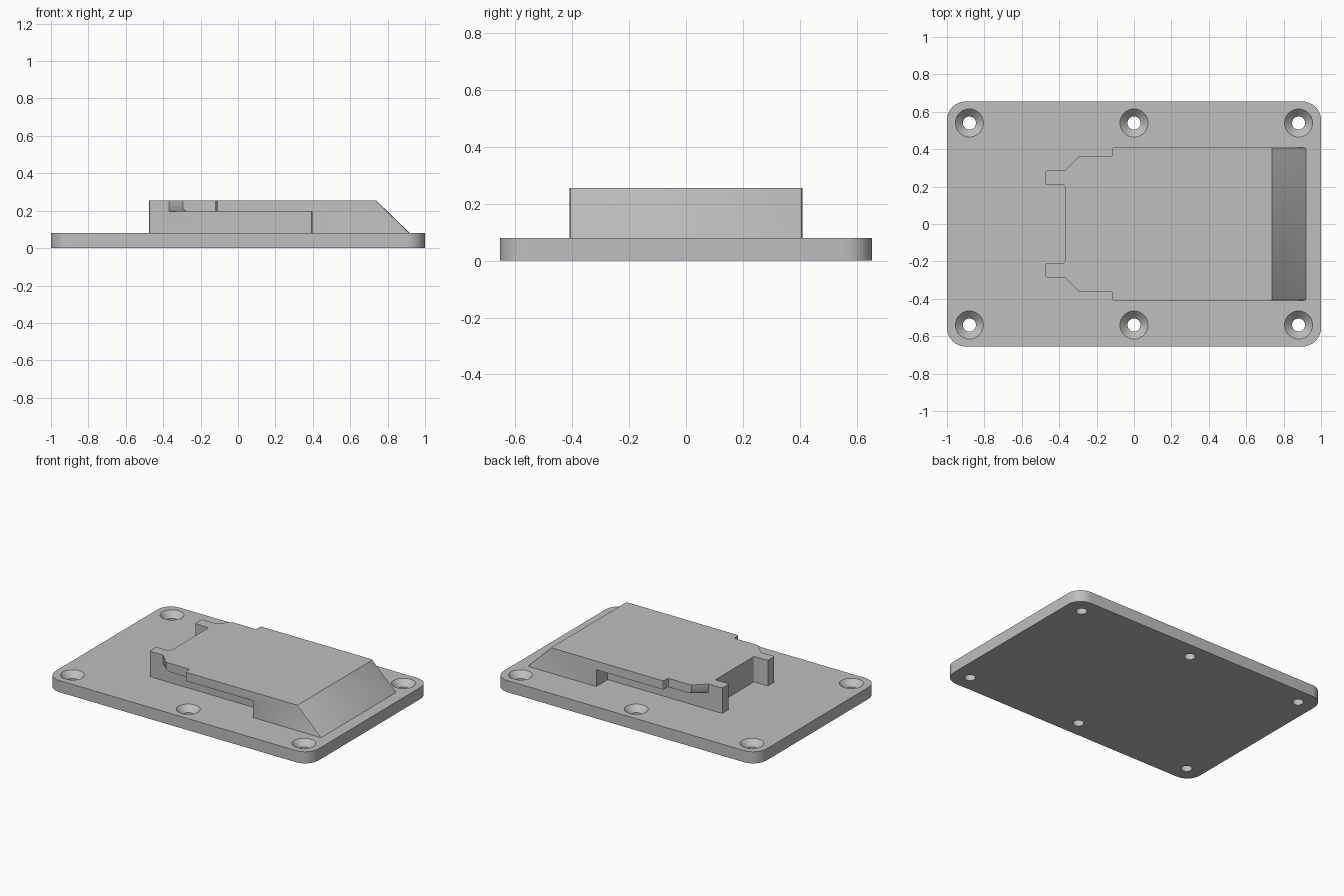
import bpy, bmesh, math
from mathutils import Vector

cube = bpy.data.objects.get("Cube")
if cube:
    bpy.data.objects.remove(cube, do_unlink=True)

grey = bpy.data.materials.new("plain_grey")
grey.use_nodes = True
GREY = (0.52, 0.52, 0.52, 1)
grey.diffuse_color = GREY
grey.node_tree.nodes["Principled BSDF"].inputs["Base Color"].default_value = GREY


def to_object(name, bm):
    bmesh.ops.recalc_face_normals(bm, faces=bm.faces)
    mesh = bpy.data.meshes.new(name)
    bm.to_mesh(mesh)
    bm.free()
    mesh.materials.append(grey)
    obj = bpy.data.objects.new(name, mesh)
    bpy.context.collection.objects.link(obj)
    return obj


def prism(half, z0, z1):
    """Extrude an outline given by its +y half, mirrored across y = 0."""
    outline = half + [(x, -y) for x, y in reversed(half)]
    bm = bmesh.new()
    face = bm.faces.new([bm.verts.new((x, y, z0)) for x, y in outline])
    top = bmesh.ops.extrude_face_region(bm, geom=[face])["geom"]
    verts = [g for g in top if isinstance(g, bmesh.types.BMVert)]
    bmesh.ops.translate(bm, vec=(0, 0, z1 - z0), verts=verts)
    bmesh.ops.recalc_face_normals(bm, faces=bm.faces)
    return bm


def round_uprights(bm, radius, segments, max_x):
    """Round the square vertical corners left of max_x."""
    edges = [e for e in bm.edges
             if abs(e.verts[0].co.z - e.verts[1].co.z) > 0.01
             and e.verts[0].co.x < max_x
             and e.calc_face_angle() > math.radians(80)]
    bmesh.ops.bevel(bm, geom=edges, offset=radius, segments=segments,
                    profile=0.5, affect='EDGES')


def boolean(obj, tool, operation):
    """Apply a boolean and remove the helper."""
    mod = obj.modifiers.new("join", 'BOOLEAN')
    mod.operation, mod.object, mod.solver = operation, tool, 'EXACT'
    bpy.context.view_layer.update()
    graph = bpy.context.evaluated_depsgraph_get()
    mesh = bpy.data.meshes.new_from_object(obj.evaluated_get(graph))
    obj.modifiers.clear()
    obj.data = mesh
    bpy.data.objects.remove(tool, do_unlink=True)


def smooth(obj):
    bpy.ops.object.select_all(action='DESELECT')
    obj.select_set(True)
    bpy.context.view_layer.objects.active = obj
    bpy.ops.object.shade_smooth_by_angle(angle=math.radians(30))


# Base plate with rounded corners
PLATE_TOP = 0.08
bm = prism([(-1, 0.655), (1, 0.655)], 0, PLATE_TOP)
round_uprights(bm, 0.1, 10, 2)
plate = to_object("base_plate", bm)

# Countersunk screw holes
bm = bmesh.new()
for x in (-0.88, 0, 0.88):
    for y in (-0.54, 0.54):
        profile = [(0, -0.05), (0.035, -0.05), (0.035, 0.04), (0.095, 0.1), (0, 0.1)]
        verts = [bm.verts.new((x + r, y, z)) for r, z in profile]
        edges = [bm.edges.new(pair) for pair in zip(verts, verts[1:])]
        bmesh.ops.spin(bm, geom=verts + edges, cent=(x, y, 0), axis=(0, 0, 1),
                       angle=math.tau, steps=32)
bmesh.ops.remove_doubles(bm, verts=bm.verts, dist=1e-4)
boolean(plate, to_object("screw_hole_cutter", bm), 'DIFFERENCE')
smooth(plate)

# Raised block: wide upper lip over a narrower core, both with two prongs
LIP, TOP = 0.195, 0.255
prong = [(-0.37, 0.21), (-0.475, 0.21), (-0.475, 0.285)]
lip_half = prong + [(-0.37, 0.285), (-0.295, 0.36), (-0.115, 0.36),
                    (-0.115, 0.41), (0.92, 0.41)]
core_half = prong + [(0.395, 0.285), (0.395, 0.41), (0.92, 0.41)]

bm = prism(lip_half, LIP, TOP)
round_uprights(bm, 0.01, 3, 0.5)
# Chamfer under the diagonal shoulders
diagonals = []
for e in bm.edges:
    d = e.verts[0].co - e.verts[1].co
    low = max(v.co.z for v in e.verts) < LIP + 0.001
    if low and abs(d.x) > 0.05 and abs(d.y) > 0.05:
        diagonals.append(e)
bmesh.ops.bevel(bm, geom=diagonals, offset=0.015, segments=1, affect='EDGES')
block = to_object("raised_block", bm)

bm = prism(core_half, PLATE_TOP, LIP)
round_uprights(bm, 0.01, 3, 0.5)
boolean(block, to_object("block_core", bm), 'UNION')

# Sloped end, with softened side edges
bm = bmesh.new()
bm.from_mesh(block.data)
bmesh.ops.remove_doubles(bm, verts=bm.verts, dist=1e-4)
foot = Vector((0.919, 0, PLATE_TOP))
normal = Vector((TOP - PLATE_TOP, 0, 0.18)).normalized()
cut = bmesh.ops.bisect_plane(bm, geom=bm.verts[:] + bm.edges[:] + bm.faces[:],
                             plane_co=foot, plane_no=normal, clear_outer=True)
rim = [g for g in cut["geom_cut"] if isinstance(g, bmesh.types.BMEdge)]
bmesh.ops.contextual_create(bm, geom=rim)
bmesh.ops.dissolve_limit(bm, angle_limit=0.002, verts=bm.verts, edges=bm.edges)
slants = [e for e in bm.edges
          if all(abs((v.co - foot).dot(normal)) < 1e-3 for v in e.verts)
          and abs(e.verts[0].co.z - e.verts[1].co.z) > 0.01]
bmesh.ops.bevel(bm, geom=slants, offset=0.01, segments=2, profile=0.5,
                affect='EDGES')
old = block.data
bmesh.ops.recalc_face_normals(bm, faces=bm.faces)
bm.to_mesh(old)
bm.free()
smooth(block)
